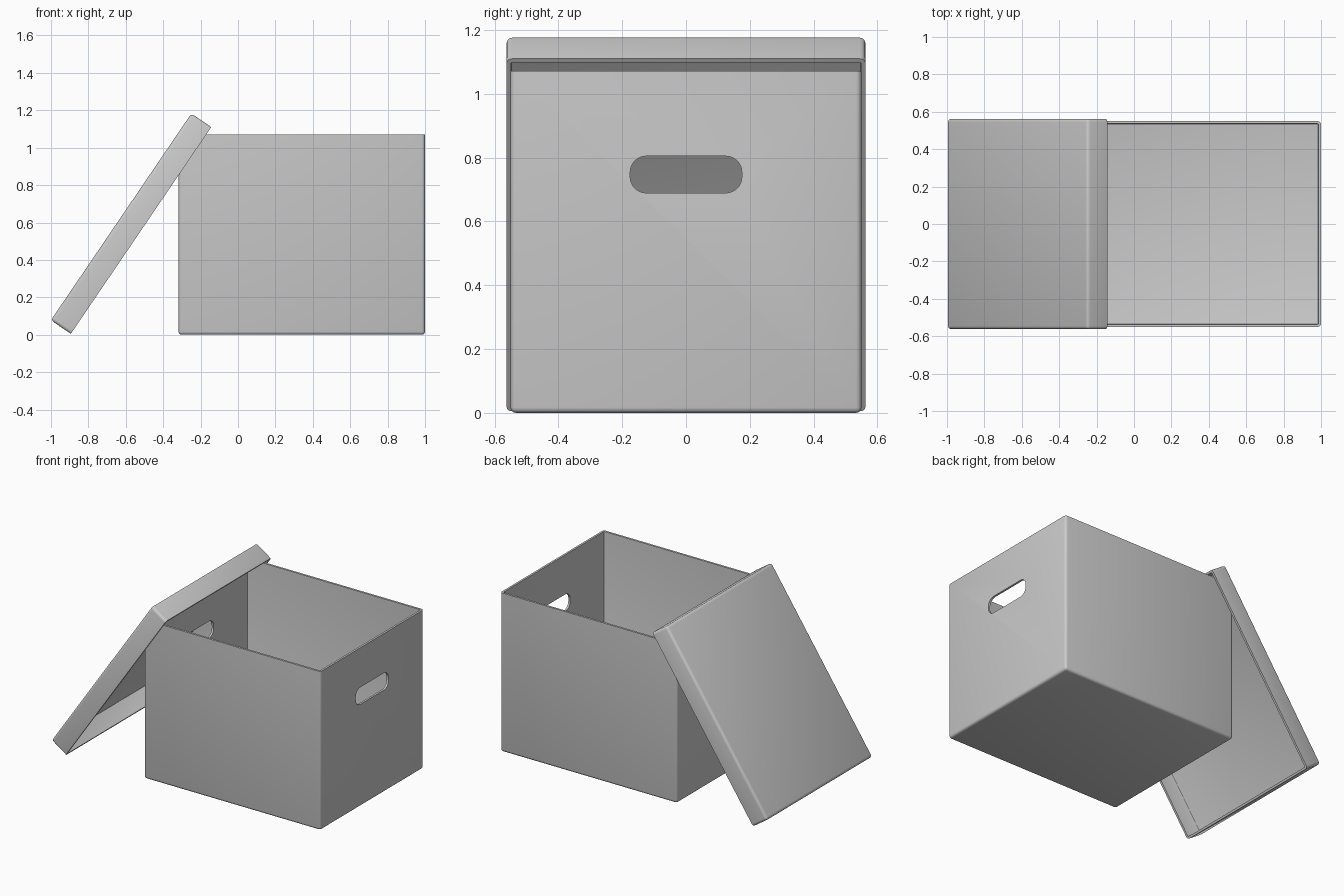
import bpy, bmesh, math
from mathutils import Vector, Matrix

if "Cube" in bpy.data.objects:
    bpy.data.objects.remove(bpy.data.objects["Cube"], do_unlink=True)

card = bpy.data.materials.new("grey_card")
card.use_nodes = True
GREY = (0.6, 0.6, 0.6, 1)
card.diffuse_color = GREY
card.node_tree.nodes["Principled BSDF"].inputs["Base Color"].default_value = GREY


def add_object(name, bm):
    mesh = bpy.data.meshes.new(name)
    bm.to_mesh(mesh)
    bm.free()
    mesh.materials.append(card)
    obj = bpy.data.objects.new(name, mesh)
    bpy.context.collection.objects.link(obj)
    return obj


def block(size, centre):
    bm = bmesh.new()
    bmesh.ops.create_cube(bm, size=1, matrix=Matrix.Translation(centre) @ Matrix.Diagonal((*size, 1)))
    return bm


def apply_all(obj):
    bpy.ops.object.select_all(action="DESELECT")
    obj.select_set(True)
    bpy.context.view_layer.objects.active = obj
    for mod in list(obj.modifiers):
        bpy.ops.object.modifier_apply(modifier=mod.name)
    bpy.ops.object.shade_smooth_by_angle(angle=math.radians(35))


def open_tray(name, size, thickness, radius):
    """Rounded shell, open on +z, with its closed base on z = 0."""
    bm = block(size, (0, 0, size[2] / 2))
    top = [f for f in bm.faces if f.normal.z > 0.9]
    bmesh.ops.delete(bm, geom=top, context="FACES_ONLY")
    edges = [e for e in bm.edges if not e.is_boundary]
    bmesh.ops.bevel(bm, geom=edges, offset=radius, segments=3, profile=0.5, affect="EDGES")
    obj = add_object(name, bm)
    shell = obj.modifiers.new("card thickness", "SOLIDIFY")
    shell.thickness = thickness
    shell.offset = -1
    shell.use_even_offset = True
    return obj


# Storage box
box = open_tray("box", (1.318, 1.1, 1.071), 0.014, 0.017)
box.location = (0.341, 0, 0)

# Rounded hand holes through both end walls
bm = block((1.8, 0.35, 0.115), (0, 0, 0.747))
long_edges = [e for e in bm.edges if abs((e.verts[0].co - e.verts[1].co).x) > 1]
bmesh.ops.bevel(bm, geom=long_edges, offset=0.05, segments=8, profile=0.5, affect="EDGES")
cutter = add_object("hand_hole_cutter", bm)
cutter.location = box.location
cutter.hide_render = True
bpy.context.view_layer.update()
cut = box.modifiers.new("hand holes", "BOOLEAN")
cut.operation = "DIFFERENCE"
cut.solver = "EXACT"
cut.object = cutter
apply_all(box)
bpy.data.objects.remove(cutter, do_unlink=True)

# Lid leaning against the box, open side towards it
lid = open_tray("lid", (1.336, 1.125, 0.129), 0.014, 0.017)
lid.location = (-0.625, 0, 0.63)
lid.rotation_euler.y = math.radians(124.2)
apply_all(lid)
